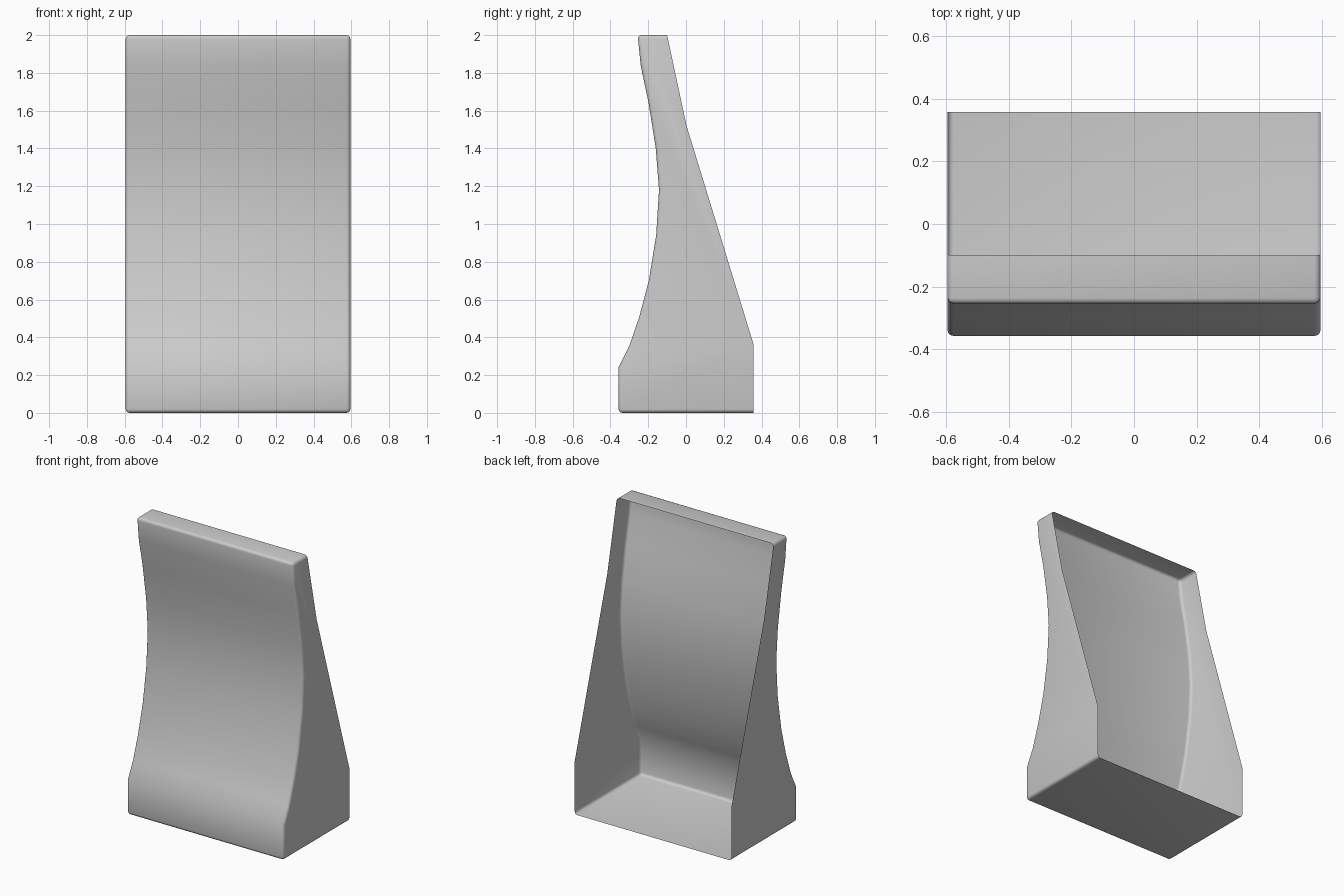
import bpy
import bmesh

if "Cube" in bpy.data.objects:
    bpy.data.objects.remove(bpy.data.objects["Cube"])

W = 0.595  # half width

# Side profile (y, z): curved front from the floor up, then the open back
front = [(-0.357, 0), (-0.357, 0.24), (-0.30, 0.355), (-0.247, 0.51), (-0.197, 0.70),
         (-0.158, 0.94), (-0.143, 1.18), (-0.16, 1.40), (-0.198, 1.64),
         (-0.24, 1.84), (-0.256, 2.0)]
back = [(-0.10, 2.0), (0.003, 1.52), (0.357, 0.365), (0.357, 0)]
profile = front + back
n, nf = len(profile), len(front)

bm = bmesh.new()
left = [bm.verts.new((-W, y, z)) for y, z in profile]
right = [bm.verts.new((W, y, z)) for y, z in profile]

# Side panels and the strip of faces between them
bm.faces.new(left)
bm.faces.new(right[::-1])
back_faces = []
for i in range(n):
    j = (i + 1) % n
    face = bm.faces.new((left[i], right[i], right[j], left[j]))
    if nf <= i < n - 1:
        back_faces.append(face)
bmesh.ops.recalc_face_normals(bm, faces=bm.faces[:])

# Round every hard outer edge except the rim of the open back
rim = {e for f in back_faces for e in f.edges}
hard = [e for e in bm.edges if e not in rim and e.calc_face_angle() > 0.8]
bmesh.ops.bevel(bm, geom=hard, offset=0.02, segments=3, profile=0.5,
                affect='EDGES', clamp_overlap=True)

# Open the back to leave a thin shell
bm.normal_update()
opening = [f for f in bm.faces if f.normal.y > 0.5 and abs(f.normal.x) < 0.1
           and f.calc_area() > 0.1]
bmesh.ops.delete(bm, geom=opening, context='FACES')

mesh = bpy.data.meshes.new("backrest_shell")
bm.to_mesh(mesh)
bm.free()
shell = bpy.data.objects.new("backrest_shell", mesh)
bpy.context.collection.objects.link(shell)

# Smooth shading with sharp edges kept
bpy.context.view_layer.objects.active = shell
shell.select_set(True)
bpy.ops.object.shade_smooth_by_angle(angle=0.6)
